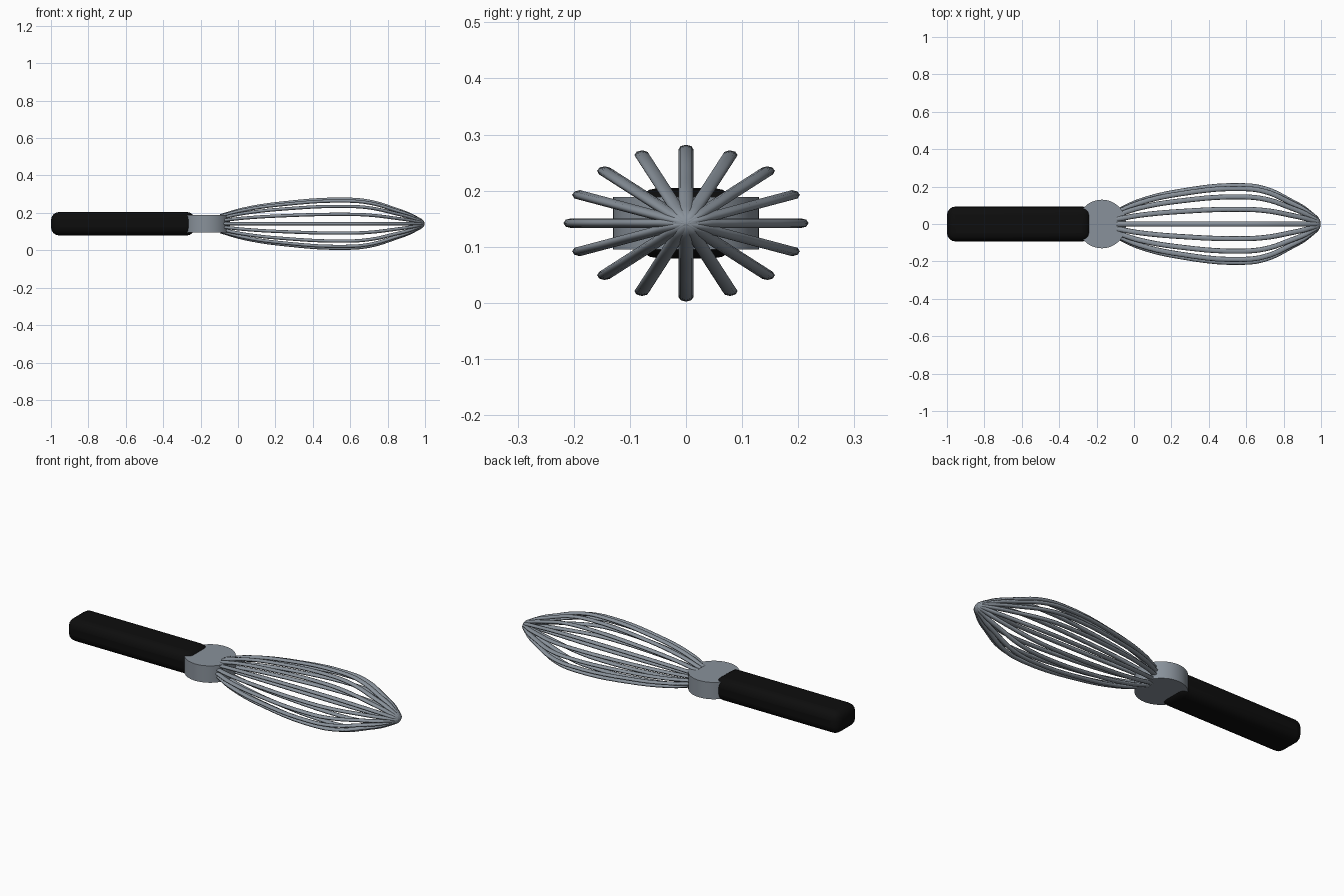
import bpy
import math

AXIS_Z = 0.142      # height of the long axis
FLATTEN = 0.64      # the wire cage is squashed vertically

cube = bpy.data.objects.get("Cube")
if cube:
    bpy.data.objects.remove(cube, do_unlink=True)


def make_material(name, color, metallic=0.0):
    mat = bpy.data.materials.new(name)
    mat.use_nodes = True
    mat.diffuse_color = (*color, 1)
    bsdf = next(n for n in mat.node_tree.nodes if n.type == 'BSDF_PRINCIPLED')
    bsdf.inputs["Base Color"].default_value = (*color, 1)
    return mat


steel = make_material("steel_grey", (0.25, 0.285, 0.325))
black = make_material("black_rubber", (0.004, 0.004, 0.004))

# Handle: rounded bar
bpy.ops.mesh.primitive_cube_add(size=1, location=(-0.615, 0, AXIS_Z))
handle = bpy.context.object
handle.name = "handle"
handle.scale = (0.77, 0.186, 0.126)
bpy.ops.object.transform_apply(location=False, rotation=False, scale=True)
bevel = handle.modifiers.new("rounding", 'BEVEL')
bevel.width = 0.045
bevel.segments = 4
handle.data.materials.append(black)
bpy.ops.object.shade_smooth_by_angle(angle=math.radians(35))

# Collar: upright disc joining the handle to the wires
bpy.ops.mesh.primitive_cylinder_add(vertices=48, radius=0.13, depth=0.094,
                                    location=(-0.172, 0, AXIS_Z))
collar = bpy.context.object
collar.name = "collar_disc"
collar.data.materials.append(steel)
bpy.ops.object.shade_smooth_by_angle(angle=math.radians(35))

# Wire loops: half profile of (x, radius), mirrored through the tip
half = [(-0.09, 0.068), (0.03, 0.122), (0.25, 0.175), (0.57, 0.205),
        (0.70, 0.188), (0.83, 0.127), (0.94, 0.058)]
loop = half + [(0.985, 0)] + [(x, -r) for x, r in reversed(half)]

for i in range(8):
    angle = math.pi * i / 8
    curve = bpy.data.curves.new(f"wire_loop_{i + 1}", 'CURVE')
    curve.dimensions = '3D'
    curve.bevel_depth = 0.0135
    curve.bevel_resolution = 2
    curve.resolution_u = 5
    curve.use_fill_caps = True
    spline = curve.splines.new('BEZIER')
    spline.bezier_points.add(len(loop) - 1)
    for point, (x, r) in zip(spline.bezier_points, loop):
        point.co = (x, r * math.cos(angle), r * math.sin(angle))
        point.handle_left_type = point.handle_right_type = 'AUTO'
    curve.materials.append(steel)
    wire = bpy.data.objects.new(curve.name, curve)
    wire.location.z = AXIS_Z
    wire.scale.z = FLATTEN
    bpy.context.collection.objects.link(wire)
